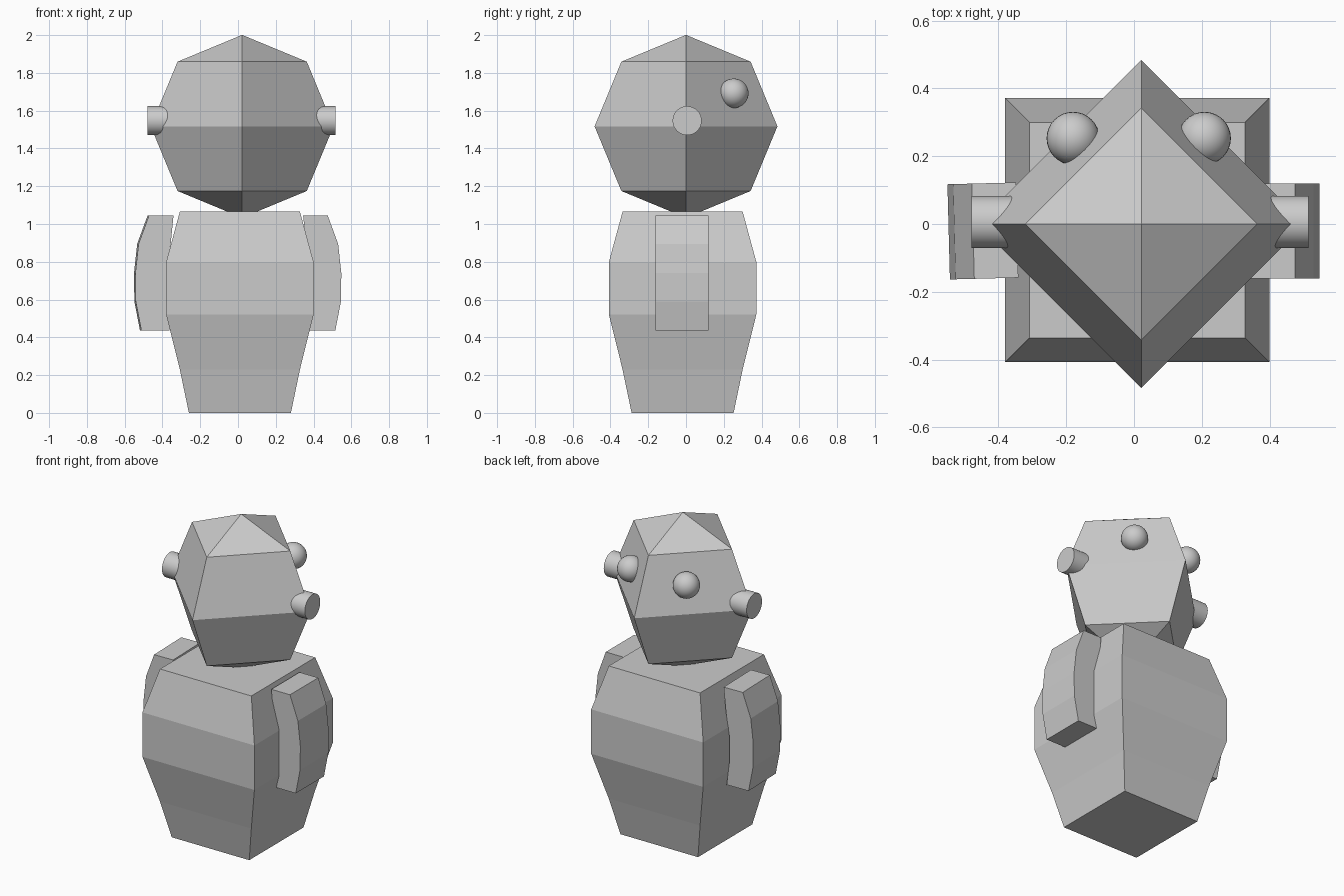
import bpy, bmesh, math
from mathutils import Matrix, Vector

if "Cube" in bpy.data.objects:
    bpy.data.objects.remove(bpy.data.objects["Cube"])


def finish(name, bm, smooth=False):
    bmesh.ops.recalc_face_normals(bm, faces=bm.faces)
    for f in bm.faces:
        f.smooth = smooth and len(f.verts) <= 4
    me = bpy.data.meshes.new(name)
    bm.to_mesh(me)
    bm.free()
    ob = bpy.data.objects.new(name, me)
    bpy.context.collection.objects.link(ob)
    return ob


# Body: square cross-sections stacked along z
bm = bmesh.new()
cx, cy, prev = 0.01, -0.018, None
for z, h in [(0, 0.27), (0.23, 0.318), (0.52, 0.39), (0.80, 0.39), (1.065, 0.318)]:
    ring = [bm.verts.new((cx + sx * h, cy + sy * h, z))
            for sx, sy in [(-1, -1), (1, -1), (1, 1), (-1, 1)]]
    if prev:
        for i in range(4):
            j = (i + 1) % 4
            bm.faces.new((prev[i], prev[j], ring[j], ring[i]))
    else:
        bm.faces.new(ring[::-1])
    prev = ring
bm.faces.new(prev)
finish("body", bm)

# Head: four-sided low-poly sphere
bm = bmesh.new()
bmesh.ops.create_uvsphere(bm, u_segments=4, v_segments=4, radius=0.484,
                          matrix=Matrix.Translation((0.022, 0, 1.517)))
finish("head", bm)

# Eyes: smooth balls sunk into the upper rear faces
for side, x in (("left", -0.18), ("right", 0.208)):
    bm = bmesh.new()
    bmesh.ops.create_uvsphere(bm, u_segments=32, v_segments=16, radius=0.078,
                              matrix=Matrix.Translation((x, 0.253, 1.692)))
    finish(side + "_eye", bm, True)

# Ears: short round plugs pointing sideways
for side, x in (("left", -0.38), ("right", 0.415)):
    bm = bmesh.new()
    bmesh.ops.create_cone(bm, cap_ends=True, segments=32, radius1=0.077,
                          radius2=0.077, depth=0.2,
                          matrix=Matrix.Translation((x, 0.006, 1.547))
                          @ Matrix.Rotation(math.pi / 2, 4, 'Y'))
    finish(side + "_ear", bm, True)

# Arms: bent slabs extruded along y, the left one turned slightly
outer = [(0.475, 1.045), (0.53, 0.895), (0.547, 0.74), (0.545, 0.59), (0.515, 0.435)]
inner = [(0.345, 1.045), (0.36, 0.895), (0.385, 0.74), (0.385, 0.59), (0.365, 0.435)]
for side, s, turn in (("left", -1, 1.5), ("right", 1, 0)):
    bm = bmesh.new()
    rows = [[bm.verts.new((s * x, y, z)) for x, z in line]
            for line, y in ((inner, -0.161), (outer, -0.161), (outer, 0.12), (inner, 0.12))]
    for i in range(4):
        a, b = rows[i], rows[(i + 1) % 4]
        for k in range(4):
            bm.faces.new((a[k], b[k], b[k + 1], a[k + 1]))
    for k in (0, 4):
        bm.faces.new([r[k] for r in rows])
    bmesh.ops.rotate(bm, verts=bm.verts, cent=Vector((s * 0.445, -0.02, 0)),
                     matrix=Matrix.Rotation(math.radians(turn), 3, 'Z'))
    finish(side + "_arm", bm)
